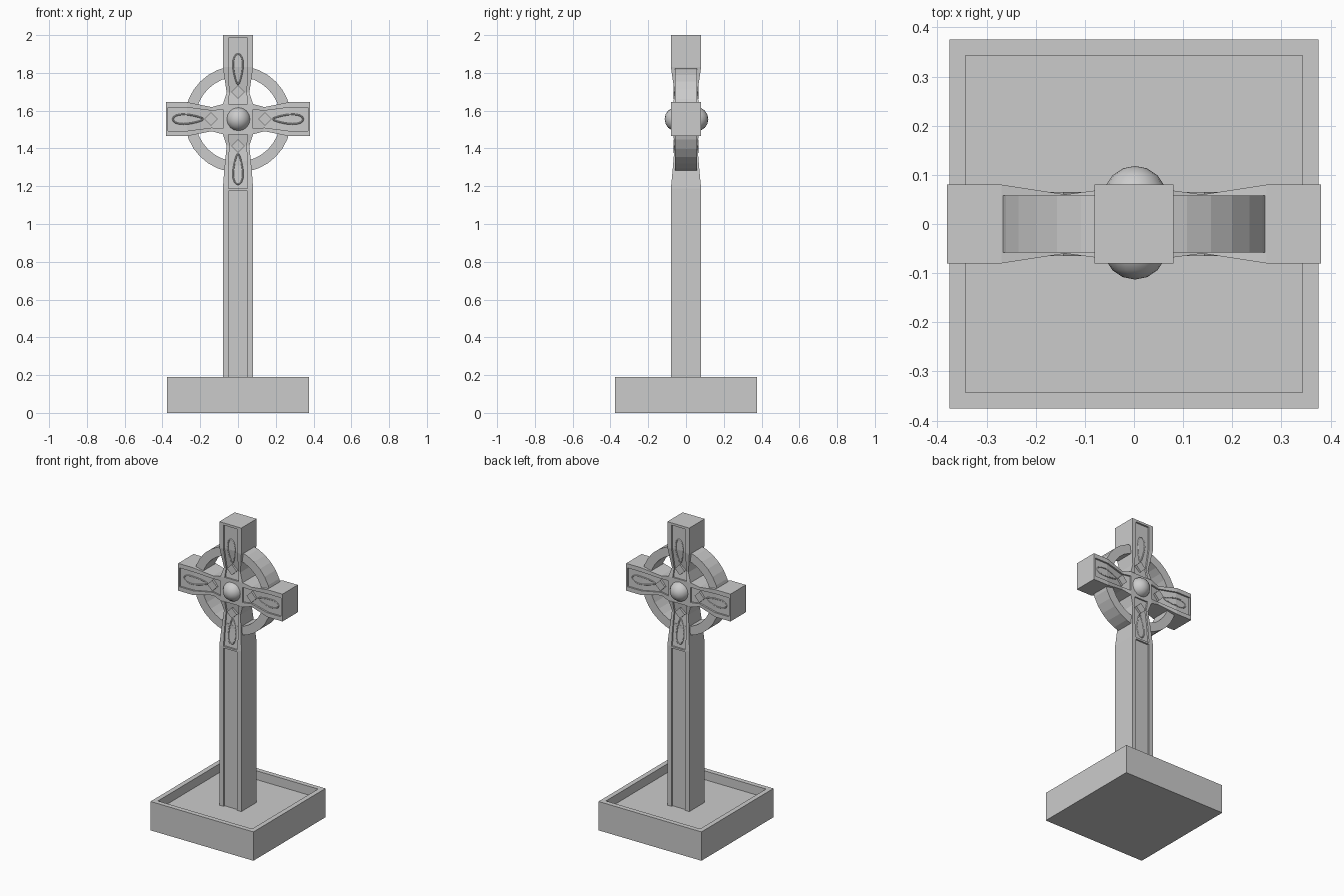
import bpy, bmesh, math
from mathutils import Vector, Matrix

if "Cube" in bpy.data.objects:
    bpy.data.objects.remove(bpy.data.objects["Cube"])

CZ = 1.555                     # height of the cross centre
RECESS = 0.011                 # depth of the sunken panels


def make(name, bm):
    bmesh.ops.recalc_face_normals(bm, faces=bm.faces)
    me = bpy.data.meshes.new(name)
    bm.to_mesh(me)
    bm.free()
    ob = bpy.data.objects.new(name, me)
    bpy.context.collection.objects.link(ob)
    return ob


def box(name, lo, hi, mat=Matrix()):
    bm = bmesh.new()
    lo, hi = Vector(lo), Vector(hi)
    size = Matrix.Diagonal((*(hi - lo), 1))
    bmesh.ops.create_cube(bm, size=1, matrix=mat @ Matrix.Translation((lo + hi) / 2) @ size)
    return make(name, bm)


def loft(name, sections, mat=Matrix()):
    """Bar along local z, with a sunken panel on front and back.
    Each section: (distance, half width, half depth, panel half width)."""
    bm = bmesh.new()
    rings = []
    for u, w, d, p in sections:
        f = d - RECESS
        half = [(-w, -d), (-p, -d), (-p, -f), (p, -f), (p, -d), (w, -d)]
        prof = half + [(-x, -y) for x, y in half]
        rings.append([bm.verts.new(mat @ Vector((x, y, u))) for x, y in prof])
    for a, b in zip(rings, rings[1:]):
        for i in range(12):
            j = (i + 1) % 12
            bm.faces.new((a[i], a[j], b[j], b[i]))
    bm.faces.new(rings[0])
    bm.faces.new(rings[-1])
    return make(name, bm)


# Square base with a sunken top
base = box("base", (-.375, -.375, 0), (.375, .375, .19))
bm = bmesh.new()
bm.from_mesh(base.data)
top = [f for f in bm.faces if f.calc_center_median().z > .18]
bmesh.ops.inset_region(bm, faces=top, thickness=.045)
for v in top[0].verts:
    v.co.z = .132
# lift the rim walls by keeping a vertical inner wall
inner = list(top[0].verts)
for v in inner:
    v.co.z = .19
ext = bmesh.ops.extrude_face_region(bm, geom=top)
for v in (g for g in ext["geom"] if isinstance(g, bmesh.types.BMVert)):
    v.co.z = .132
bmesh.ops.delete(bm, geom=[f for f in top if f.is_valid], context="FACES")
bmesh.ops.recalc_face_normals(bm, faces=bm.faces)
bm.to_mesh(base.data)
bm.free()

# Shaft with long panels
loft("shaft", [(.13, .08, .08, .05), (1.175, .08, .08, .05)])
box("shaft_collar", (-.08, -.08, 1.175), (.08, .08, 1.187))

# Four arms, waisted near the centre
side = [(.08, .08, .068, .05), (.14, .064, .06, .045), (.27, .09, .08, .062), (.37, .09, .08, .062)]
upper = [(.08, .08, .068, .05), (.14, .06, .06, .045), (.275, .08, .08, .05), (.43, .08, .08, .05)]
lower = [(.08, .08, .068, .05), (.14, .06, .06, .045), (.27, .073, .071, .05), (.368, .08, .08, .05)]
arms = [("upper_arm", upper, 0, .445, .08), ("right_arm", side, 90, .38, .09),
        ("lower_arm", lower, 180, None, 0), ("left_arm", side, 270, .38, .09)]
for name, secs, deg, end, w in arms:
    mat = Matrix.Translation((0, 0, CZ)) @ Matrix.Rotation(math.radians(deg), 4, "Y")
    loft(name, secs, mat)
    if end:
        box(name + "_end", (-w, -.08, secs[-1][0]), (w, .08, end), mat)

    def floor(u):
        for a, b in zip(secs, secs[1:]):
            if u <= b[0]:
                t = (u - a[0]) / (b[0] - a[0])
                return a[2] + (b[2] - a[2]) * t - RECESS
        return secs[-1][2] - RECESS

    for s in (-1, 1):
        # Small diamond boss on each face
        bm = bmesh.new()
        turn = Matrix.Rotation(math.pi / 4, 4, "Y")
        bmesh.ops.create_cube(bm, size=1, matrix=mat @ Matrix.Translation((0, s * .05, .143))
                              @ turn @ Matrix.Diagonal((.05, .03, .05, 1)))
        make(name + "_diamond", bm)
        # Low teardrop relief in the panel
        cu = bpy.data.curves.new(name + "_relief", "CURVE")
        cu.dimensions = "3D"
        cu.bevel_depth, cu.bevel_resolution = .004, 0
        sp = cu.splines.new("POLY")
        sp.points.add(19)
        sp.use_cyclic_u = True
        for i, pt in enumerate(sp.points):
            a = math.tau * i / 20
            u = .265 - .08 * math.cos(a)
            x = .024 * math.sin(a) * (1 - .4 * math.cos(a))
            pt.co = (*(mat @ Vector((x, s * floor(u), u))), 1)
        bpy.context.collection.objects.link(bpy.data.objects.new(name + "_relief", cu))

box("crossing", (-.08, -.066, CZ - .08), (.08, .066, CZ + .08))

# Ring around the crossing
bm = bmesh.new()
N = 32
loops = []
for i in range(N):
    a = math.tau * i / N
    loops.append([bm.verts.new((r * math.cos(a), y, CZ + r * math.sin(a)))
                  for r, y in ((.282, -.058), (.282, .058), (.225, .058), (.225, -.058))])
for i in range(N):
    a, b = loops[i], loops[(i + 1) % N]
    for k in range(4):
        bm.faces.new((a[k], a[(k + 1) % 4], b[(k + 1) % 4], b[k]))
make("ring", bm)

# Domed bosses front and back
for name, y in (("front_boss", -.048), ("back_boss", .053)):
    bm = bmesh.new()
    bmesh.ops.create_uvsphere(bm, u_segments=16, v_segments=8, radius=.065,
                              matrix=Matrix.Translation((0.002, y, CZ)) @ Matrix.Rotation(math.pi / 2, 4, "X"))
    ob = make(name, bm)
    for f in ob.data.polygons:
        f.use_smooth = True
